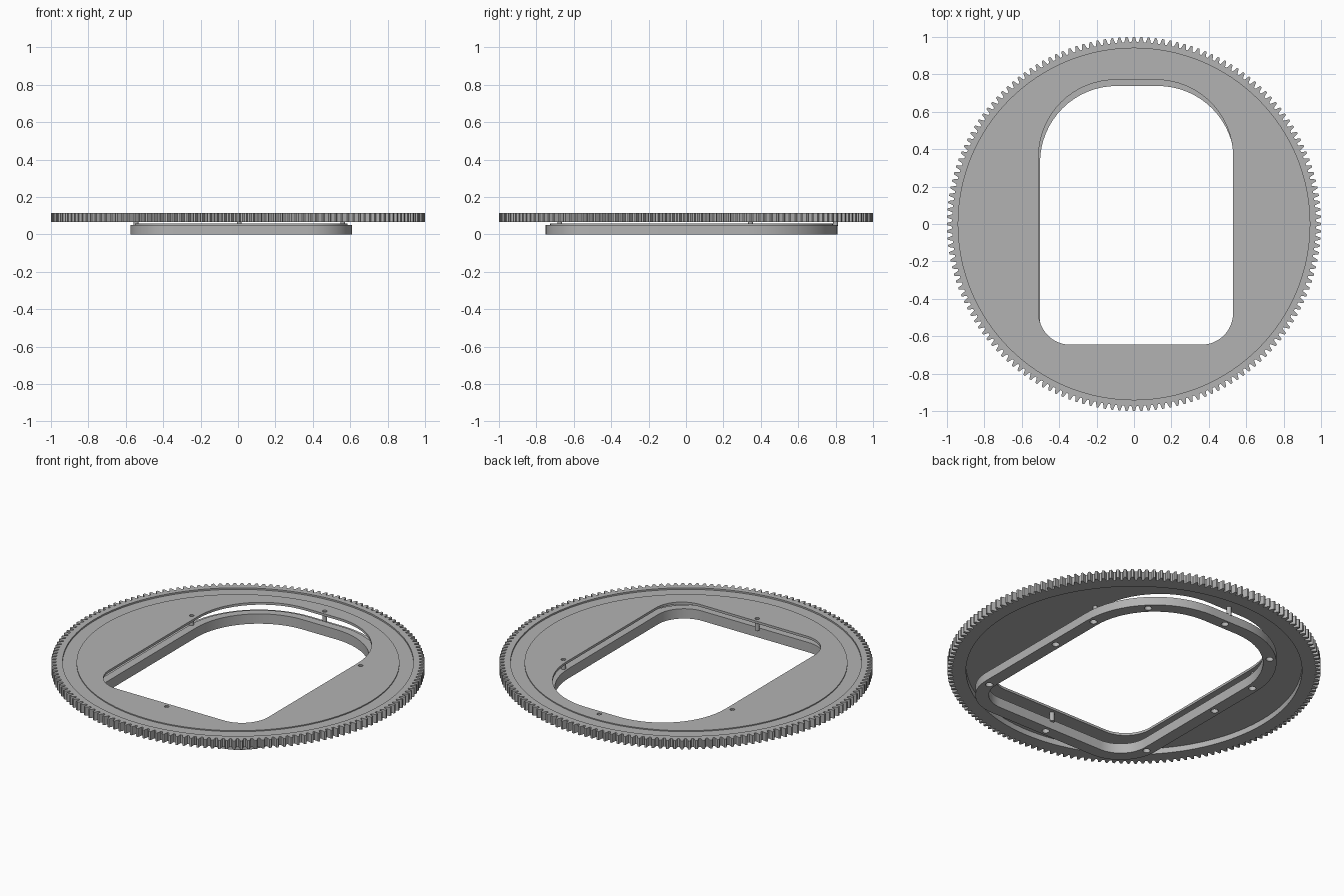
import bpy
from math import sin, cos, pi, radians

cube = bpy.data.objects.get("Cube")
if cube:
    bpy.data.objects.remove(cube, do_unlink=True)

grey = bpy.data.materials.new("plain grey")
grey.use_nodes = True
grey.diffuse_color = (0.45, 0.45, 0.45, 1)
grey.node_tree.nodes["Principled BSDF"].inputs["Base Color"].default_value = (0.45, 0.45, 0.45, 1)


def arc(cx, cy, r, start, end, n):
    """Points along an arc, angles in degrees."""
    return [(cx + r * cos(radians(start + (end - start) * i / n)),
             cy + r * sin(radians(start + (end - start) * i / n))) for i in range(n + 1)]


def circle(r, n=128, cx=0, cy=0):
    return arc(cx, cy, r, 0, 360, n)[:-1]


def window(cx, cy, grow=0.0):
    """Opening outline: wide arcs at the back corners, tight ones at the front."""
    w, h = 0.52 + grow, 0.708 + grow
    back, front = 0.41 + grow, 0.17 + grow
    pts = []
    for sx, sy, r, start in ((1, 1, back, 0), (-1, 1, back, 90),
                             (-1, -1, front, 180), (1, -1, front, 270)):
        pts += arc(cx + sx * (w - r), cy + sy * (h - r), r, start, start + 90, 16)
    return pts


def gear(teeth, root, tip):
    """Trapezoidal tooth outline."""
    pts = []
    for i in range(teeth):
        for frac, r in ((-0.36, root), (-0.14, tip), (0.14, tip), (0.36, root)):
            a = 2 * pi * (i + frac) / teeth
            pts.append((r * cos(a), r * sin(a)))
    return pts


def slab(name, loops, z0, z1):
    """Extrude an outline with holes between two heights."""
    curve = bpy.data.curves.new(name, "CURVE")
    curve.dimensions = "2D"
    curve.fill_mode = "BOTH"
    curve.extrude = (z1 - z0) / 2
    for loop in loops:
        spline = curve.splines.new("POLY")
        spline.points.add(len(loop) - 1)
        for p, (x, y) in zip(spline.points, loop):
            p.co = (x, y, 0, 1)
        spline.use_cyclic_u = True
    curve.materials.append(grey)
    obj = bpy.data.objects.new(name, curve)
    bpy.context.collection.objects.link(obj)
    obj.location.z = (z0 + z1) / 2
    bpy.ops.object.select_all(action="DESELECT")
    obj.select_set(True)
    bpy.context.view_layer.objects.active = obj
    bpy.ops.object.convert(target="MESH")
    bpy.ops.object.shade_smooth_by_angle(angle=radians(25))
    return obj


# Toothed rim with a stepped inner ledge
slab("gear_rim", [gear(160, 0.972, 1.0), circle(0.94)], 0.065, 0.115)
slab("rim_ledge", [circle(0.94), circle(0.9)], 0.065, 0.1)

# Thin plate with its flange, window and four screw holes
pegs = [(0.007, 0.8), (0.007, -0.675), (-0.545, 0.345), (0.56, 0.345)]
slab("plate_flange", [circle(0.94), circle(0.86)], 0.098, 0.106)
slab("plate", [circle(0.865), window(0.01, 0.0625)]
     + [circle(0.013, 16, x, y) for x, y in pegs], 0.098, 0.112)

# Pegs joining the plate to the lower frame
for i, (x, y) in enumerate(pegs):
    slab(f"peg_{i + 1}", [circle(0.013, 16, x, y)], 0.045, 0.104)

# Lower frame with ten screw holes, and the narrow lip on top of it
fx, fy = 0.0175, 0.03
holes = [(fx, 0.778), (fx, -0.715)]
for side in (-1, 1):
    holes += [(fx + side * x, y) for x, y in
              ((0.425, 0.645), (0.555, 0.345), (0.555, 0.03), (0.55, -0.53))]
slab("lower_frame", [window(fx, fy, 0.072), window(fx, fy)]
     + [circle(0.02, 20, x, y) for x, y in holes], 0, 0.05)
slab("frame_lip", [window(fx, fy, 0.048), window(fx, fy)], 0.05, 0.058)
